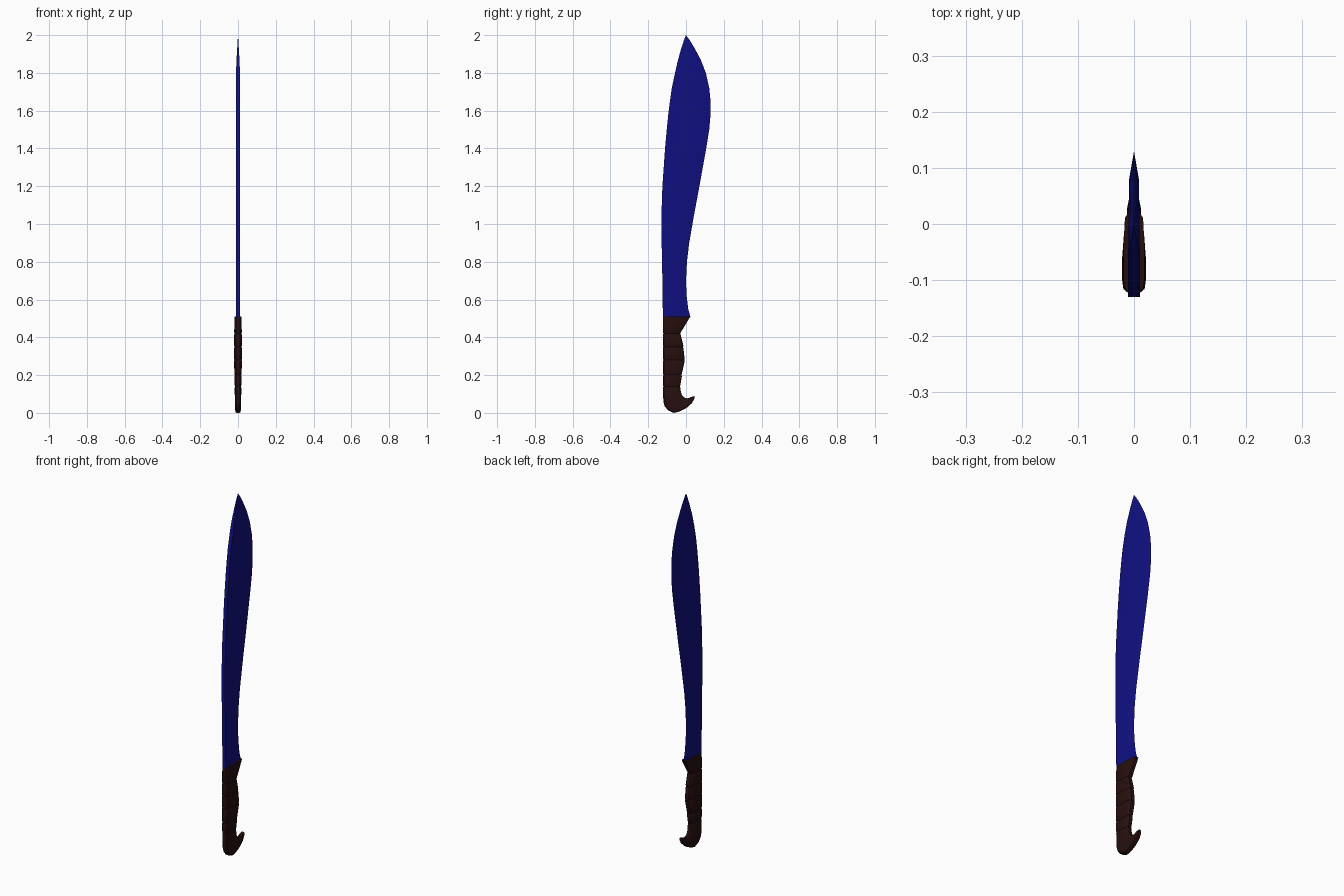
import bpy
import bmesh

if "Cube" in bpy.data.objects:
    bpy.data.objects.remove(bpy.data.objects["Cube"])


def material(name, color):
    m = bpy.data.materials.new(name)
    m.use_nodes = True
    m.diffuse_color = (*color, 1)
    bsdf = next(n for n in m.node_tree.nodes if n.type == 'BSDF_PRINCIPLED')
    bsdf.inputs["Base Color"].default_value = (*color, 1)
    return m


def loft(name, rings, mat, angle):
    """Skin a list of equal-length rings and cap both ends."""
    bm = bmesh.new()
    loops = [[bm.verts.new(p) for p in ring] for ring in rings]
    n = len(loops[0])
    for a, b in zip(loops, loops[1:]):
        for i in range(n):
            j = (i + 1) % n
            bm.faces.new((a[i], a[j], b[j], b[i]))
    bm.faces.new(loops[0])
    bm.faces.new(loops[-1])
    bmesh.ops.remove_doubles(bm, verts=bm.verts, dist=0.0001)
    bmesh.ops.recalc_face_normals(bm, faces=bm.faces)
    me = bpy.data.meshes.new(name)
    bm.to_mesh(me)
    bm.free()
    ob = bpy.data.objects.new(name, me)
    bpy.context.collection.objects.link(ob)
    me.materials.append(mat)
    bpy.ops.object.select_all(action='DESELECT')
    bpy.context.view_layer.objects.active = ob
    ob.select_set(True)
    bpy.ops.object.shade_smooth_by_angle(angle=angle)
    return ob


blue = material("deep blue steel", (0.005, 0.005, 0.22))
brown = material("dark brown wood", (0.019, 0.005, 0.0045))

# Blade: height, spine y, cutting edge y
blade_rows = [
    (0.505, -0.122, 0.024), (0.55, -0.123, 0.012), (0.62, -0.124, 0.003),
    (0.7, -0.125, 0.0), (0.8, -0.127, 0.005), (0.9, -0.129, 0.017),
    (1.05, -0.13, 0.043), (1.2, -0.125, 0.071), (1.4, -0.111, 0.107),
    (1.5, -0.102, 0.123), (1.58, -0.094, 0.13), (1.65, -0.085, 0.13),
    (1.72, -0.075, 0.123), (1.8, -0.058, 0.105), (1.87, -0.042, 0.078),
    (1.93, -0.025, 0.046), (1.97, -0.012, 0.022), (2.0, 0.0, 0.0),
]


def blade_ring(z, spine, edge):
    w = 0.0105 * min(1, (2 - z) / 0.17)
    ridge = spine + 0.76 * (edge - spine)
    return [(-w, spine, z), (w, spine, z), (0.85 * w, ridge, z),
            (0, edge, z), (-0.85 * w, ridge, z)]


loft("blade", [blade_ring(*r) for r in blade_rows], blue, 0.5)

# Handle: back y, back z, front y, front z, half width
grip_rows = [
    (-0.122, 0.51, 0.022, 0.51, 0.019), (-0.122, 0.48, 0.005, 0.48, 0.0195),
    (-0.122, 0.42, -0.028, 0.42, 0.02), (-0.122, 0.38, -0.02, 0.38, 0.021),
    (-0.122, 0.35, -0.014, 0.35, 0.021), (-0.122, 0.28, -0.007, 0.28, 0.021),
    (-0.122, 0.2, -0.022, 0.2, 0.019), (-0.122, 0.14, -0.03, 0.14, 0.0175),
]
hook_rows = [
    (-0.12, 0.06, -0.027, 0.11, 0.017), (-0.113, 0.035, -0.023, 0.098, 0.0165),
    (-0.095, 0.013, -0.016, 0.087, 0.016), (-0.065, 0.0, -0.006, 0.08, 0.015),
    (-0.035, 0.007, 0.004, 0.077, 0.0145), (0.0, 0.024, 0.014, 0.078, 0.0135),
    (0.03, 0.05, 0.03, 0.085, 0.012), (0.044, 0.073, 0.044, 0.09, 0.009),
]

# Shallow grooves cut around the grip
grooves = (0.42, 0.35, 0.28, 0.2, 0.14)
handle_rows = []
for row in grip_rows:
    by, bz, fy, fz, w = row
    if bz in grooves:
        d, h = 0.0025, 0.006
        handle_rows += [(by, bz + h, fy, fz + h, w),
                        (by + d, bz, fy - d, fz, w - d),
                        (by, bz - h, fy, fz - h, w)]
    else:
        handle_rows.append(row)
handle_rows += hook_rows

# Rounded cross-section: fraction from back to front, fraction of half width
half = [(0.0, 0.55), (0.06, 0.9), (0.2, 1.0), (0.55, 1.0),
        (0.92, 0.85), (1.0, 0.5)]
section = half + [(t, -s) for t, s in reversed(half)]


def handle_ring(by, bz, fy, fz, w):
    return [(s * w, by + t * (fy - by), bz + t * (fz - bz))
            for t, s in section]


loft("handle", [handle_ring(*r) for r in handle_rows], brown, 0.6)
